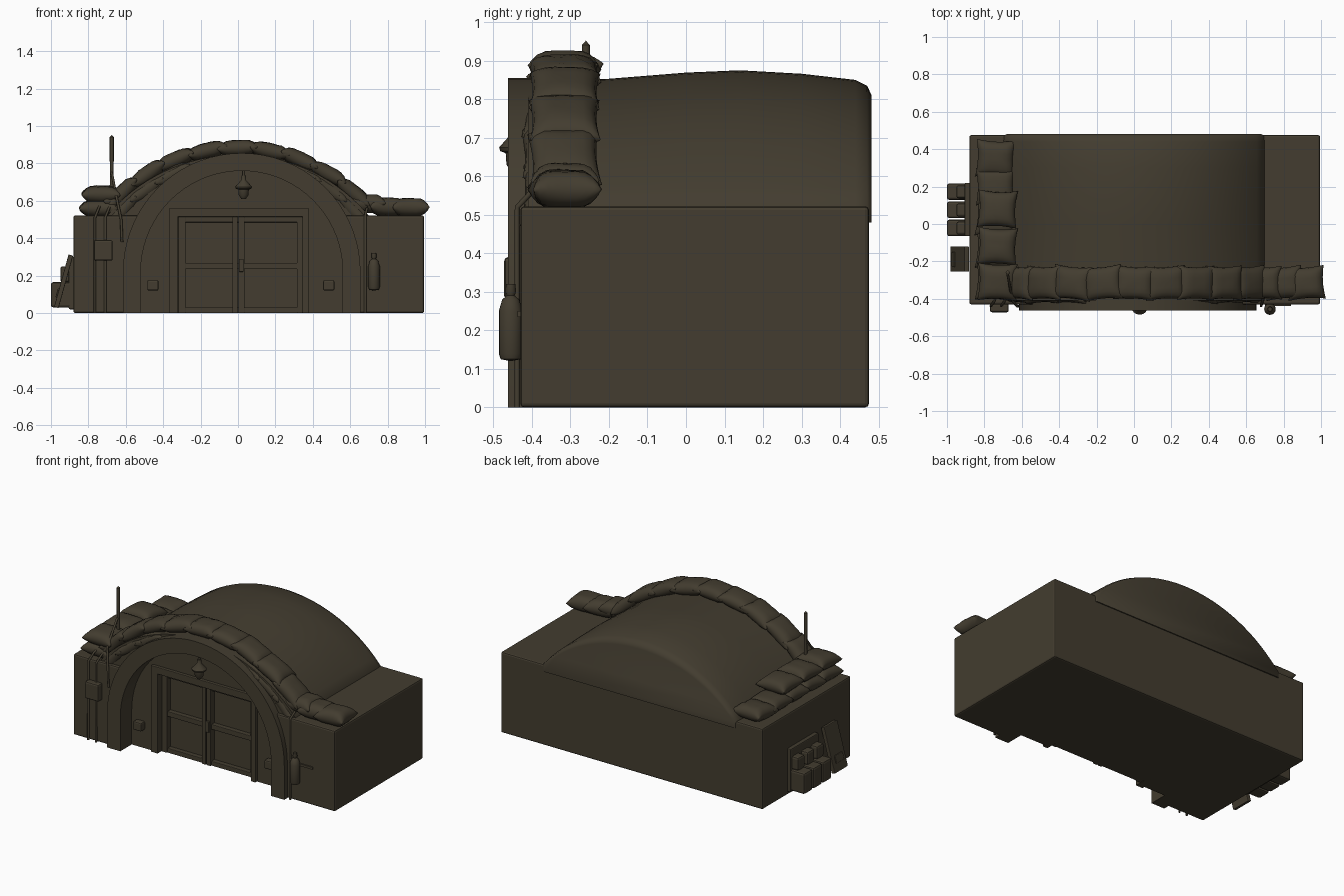
import bpy, bmesh, math, random
from mathutils import Matrix, Vector

random.seed(4)
if "Cube" in bpy.data.objects:
    bpy.data.objects.remove(bpy.data.objects["Cube"], do_unlink=True)

# Single drab colour
drab = bpy.data.materials.new("dark olive drab")
drab.use_nodes = True
drab.diffuse_color = (0.056, 0.046, 0.029, 1)
bsdf = drab.node_tree.nodes["Principled BSDF"]
bsdf.inputs["Base Color"].default_value = drab.diffuse_color
bsdf.inputs["Roughness"].default_value = 0.9


def finish(name, bm, smooth=None):
    bmesh.ops.recalc_face_normals(bm, faces=bm.faces)
    me = bpy.data.meshes.new(name)
    bm.to_mesh(me)
    bm.free()
    me.materials.append(drab)
    if smooth:
        me.polygons.foreach_set("use_smooth", [True] * len(me.polygons))
        me.set_sharp_from_angle(angle=math.radians(smooth))
    ob = bpy.data.objects.new(name, me)
    bpy.context.collection.objects.link(ob)
    return ob


def box(name, xs, ys, zs, bevel=0.0, turn=None):
    bm = bmesh.new()
    bmesh.ops.create_cube(bm, size=1)
    mid = Vector([sum(r) / 2 for r in (xs, ys, zs)])
    bmesh.ops.scale(bm, verts=bm.verts, vec=[r[1] - r[0] for r in (xs, ys, zs)])
    if bevel:
        bmesh.ops.bevel(bm, geom=bm.edges[:], offset=bevel, segments=2,
                        profile=0.5, affect='EDGES')
    bm.transform(Matrix.Translation(mid) @ (turn or Matrix()))
    return finish(name, bm)


def prism(name, outline, y0, y1, smooth=None):
    bm = bmesh.new()
    face = bm.faces.new([bm.verts.new((x, y0, z)) for x, z in outline])
    out = bmesh.ops.extrude_face_region(bm, geom=[face])
    moved = [v for v in out["geom"] if isinstance(v, bmesh.types.BMVert)]
    bmesh.ops.translate(bm, verts=moved, vec=(0, y1 - y0, 0))
    return finish(name, bm, smooth)


def lathe(name, profile, x, y, steps=16):
    bm = bmesh.new()
    verts = [bm.verts.new((r, 0, z)) for r, z in profile]
    edges = [bm.edges.new(p) for p in zip(verts, verts[1:])]
    bmesh.ops.spin(bm, geom=verts + edges, cent=(0, 0, 0), axis=(0, 0, 1),
                   angle=math.tau, steps=steps)
    bmesh.ops.remove_doubles(bm, verts=bm.verts, dist=0.0005)
    bmesh.ops.translate(bm, verts=bm.verts, vec=(x, y, 0))
    return finish(name, bm, 40)


def cable(name, points, radius=0.007):
    cu = bpy.data.curves.new(name, 'CURVE')
    cu.dimensions = '3D'
    cu.bevel_depth = radius
    cu.bevel_resolution = 2
    cu.use_fill_caps = True
    sp = cu.splines.new('POLY')
    sp.points.add(len(points) - 1)
    for p, co in zip(sp.points, points):
        p.co = (*co, 1)
    cu.materials.append(drab)
    ob = bpy.data.objects.new(name, cu)
    bpy.context.collection.objects.link(ob)


def add_bag(bm, matrix, half, n=10):
    """Pillow with pinched seam and pointed corners."""
    wobble = Matrix.Rotation(random.uniform(-.09, .09), 4, 'Z') @ \
        Matrix.Rotation(random.uniform(-.07, .07), 4, 'Y')
    verts = []
    for side in (1, -1):
        rows = []
        for i in range(n + 1):
            u = math.sin(math.pi * (i / n - 0.5))
            row = []
            for j in range(n + 1):
                v = math.sin(math.pi * (j / n - 0.5))
                puff = ((1 - u ** 4) * (1 - v ** 4)) ** 0.5
                pinch = 0.9 + 0.1 * u * u * v * v
                co = Vector((u * half[0] * pinch, v * half[1] * pinch,
                             side * puff * half[2] * random.uniform(.93, 1.03)))
                row.append(bm.verts.new(matrix @ wobble @ co))
            rows.append(row)
            verts += row
        for i in range(n):
            for j in range(n):
                bm.faces.new((rows[i][j], rows[i + 1][j], rows[i + 1][j + 1], rows[i][j + 1]))
    bmesh.ops.remove_doubles(bm, verts=verts, dist=0.0004)


def arch(radius, base=0.0, count=36):
    """Upright arch outline from its left foot to its right foot."""
    pts = [(0.02 - radius * math.cos(math.pi * i / count),
            0.22 + radius * math.sin(math.pi * i / count)) for i in range(count + 1)]
    return [(0.02 - radius, base)] + pts + [(0.02 + radius, base)]


# Main earth block
block = box("bunker_block", (-.88, .995), (-.43, .475), (0, .522), 0.01)

# Low vaulted roof, lofted from arc sections along its length
bm = bmesh.new()
rings = []
R, N = 0.89, 32
for y, top, half in ((-.41, .845, .70), (-.2, .853, .70), (0, .869, .70), (.14, .875, .70),
                     (.3, .866, .70), (.44, .85, .70), (.47, .835, .695), (.482, .81, .68)):
    ring = [bm.verts.new((-half, y, .48))]
    for i in range(N + 1):
        x = -0.7 + 1.4 * i / N
        rise = (math.sqrt(R * R - x * x) - 0.55) / (R - 0.55)
        ring.append(bm.verts.new((x * half / .7, y, .52 + (top - .52) * rise)))
    ring.append(bm.verts.new((half, y, .48)))
    rings.append(ring)
for a, b in zip(rings, rings[1:]):
    for i in range(len(a)):
        k = (i + 1) % len(a)
        bm.faces.new((a[i], a[k], b[k], b[i]))
bm.faces.new(rings[0])
bm.faces.new(rings[-1])
vault = finish("vault_roof", bm, 50)

# Entrance recess and doorway, cut through block and roof
cutters = [prism("recess_cutter", arch(.55, -.1), -.6, -.345),
           box("door_cutter", (-.34, .37), (-.6, -.29), (-.1, .53))]
for cut in cutters:
    cut.hide_render = True
    cut.hide_viewport = True
    cut.display_type = 'WIRE'
    for body in (block, vault):
        m = body.modifiers.new(cut.name, 'BOOLEAN')
        m.object = cut
        m.operation = 'DIFFERENCE'
        m.solver = 'EXACT'

# Arch lining with a raised outer rib
prism("arch_lining", arch(.635) + arch(.54)[::-1], -.462, -.34, 35)

# Door frame, stiles and rails
for name, xs, ys, zs in (
        ("door_frame_left", (-.37, -.32), (-.365, -.285), (0, .56)),
        ("door_frame_right", (.345, .38), (-.365, -.285), (0, .56)),
        ("door_frame_top", (-.37, .38), (-.365, -.285), (.515, .56)),
        ("stile_left", (-.32, -.28), (-.325, -.285), (0, .515)),
        ("stile_middle_left", (-.03, -.002), (-.33, -.285), (0, .515)),
        ("stile_middle_right", (.002, .035), (-.33, -.285), (0, .515)),
        ("stile_right", (.315, .345), (-.325, -.285), (0, .515)),
        ("rail_top", (-.32, .345), (-.32, -.285), (.485, .515)),
        ("rail_middle", (-.32, .345), (-.32, -.285), (.235, .268)),
        ("rail_bottom", (-.32, .345), (-.32, -.285), (0, .03)),
        ("door_handle", (.005, .03), (-.345, -.32), (.22, .29))):
    box(name, xs, ys, zs, 0.004)

# Small switch boxes beside the door
for name, x in (("switch_box_right", -.455), ("switch_box_left", .485)):
    box(name, (x - .03, x + .03), (-.385, -.34), (.12, .175), 0.008)

# Hanging lamp
lathe("lamp", [(0, .735), (.012, .735), (.014, .71), (.045, .675), (.042, .665),
               (.028, .66), (.026, .63), (.012, .61), (0, .61)], .03, -.44)
cable("lamp_bracket", [(.03, -.44, .73), (.03, -.44, .765)], .008)

# Sandbags over the arch
bm = bmesh.new()
for radius, angles, y in ((.912, [(-.74 + .185 * i) for i in range(9)], -.315),
                          (.845, [s * a for s in (-1, 1) for a in (.42, .62, .82)], -.335)):
    for a in angles:
        pos = Vector((radius * math.sin(a), y, -.03 + radius * math.cos(a)))
        add_bag(bm, Matrix.Translation(pos) @ Matrix.Rotation(a, 4, 'Y'), (.11, .092, .043))
finish("arch_sandbags", bm, 60)

# Sandbags on the left shoulder
bm = bmesh.new()
for x, z in ((.69, .585), (.8, .568), (.92, .565)):
    add_bag(bm, Matrix.Translation((x, -.315, z)), (.1, .09, .05))
finish("left_shoulder_sandbags", bm, 60)

# Two-layer row of sandbags along the right shoulder
bm = bmesh.new()
quarter = Matrix.Rotation(math.pi / 2, 4, 'Z')
for z, x, ys in ((.56, -.74, (-.31, -.14, .03, .2, .35)), (.635, -.73, (-.31, -.12, .08))):
    for y in ys:
        add_bag(bm, Matrix.Translation((x, y, z)) @ quarter, (.1, .105, .046))
add_bag(bm, Matrix.Translation((-.62, -.31, .6)), (.1, .09, .045))
finish("right_shoulder_sandbags", bm, 60)

# Antenna
lathe("antenna", [(0, .56), (.014, .56), (.009, .75), (.011, .82), (.011, .94), (0, .952)],
      -.675, -.26, 10)

# Cables and junction box on the right front
for x in (-.765, -.71):
    cable("front_cable", [(x, -.438, 0), (x, -.438, .51), (x + .02, -.41, .56),
                          (x + .05, -.3, .62)])
cable("antenna_cable", [(-.675, -.27, .75), (-.65, -.41, .62), (-.625, -.44, .5), (-.62, -.44, .38)])
box("junction_box", (-.77, -.67), (-.472, -.425), (.28, .39), 0.01)
cable("left_front_cable", [(.68, -.438, 0), (.68, -.438, .52), (.69, -.4, .56)])

# Fire extinguisher with wall bracket
lathe("extinguisher", [(0, .12), (.026, .125), (.031, .14), (.031, .25), (.022, .28),
                       (.01, .29), (.014, .3), (.012, .32), (0, .32)], .727, -.455)
box("extinguisher_bracket", (.7, .84), (-.438, -.425), (.235, .25))

# Stacked cans against the right side wall
box("can_rack", (-.905, -.87), (-.065, .22), (.02, .3), 0.006)
for i in range(3):
    y = -.065 + i * .097
    box("lower_can", (-1.0, -.87), (y, y + .088), (.03, .165), 0.012)
    box("upper_can", (-.95, -.87), (y + .008, y + .078), (.165, .25), 0.012)

# Board leaning on the right side wall
box("leaning_board", (-.945, -.92), (-.255, -.12), (.025, .315), 0.004,
    Matrix.Rotation(.27, 4, 'Y'))
box("board_batten", (-.97, -.94), (-.23, -.15), (.08, .13), 0.004,
    Matrix.Rotation(.27, 4, 'Y'))
